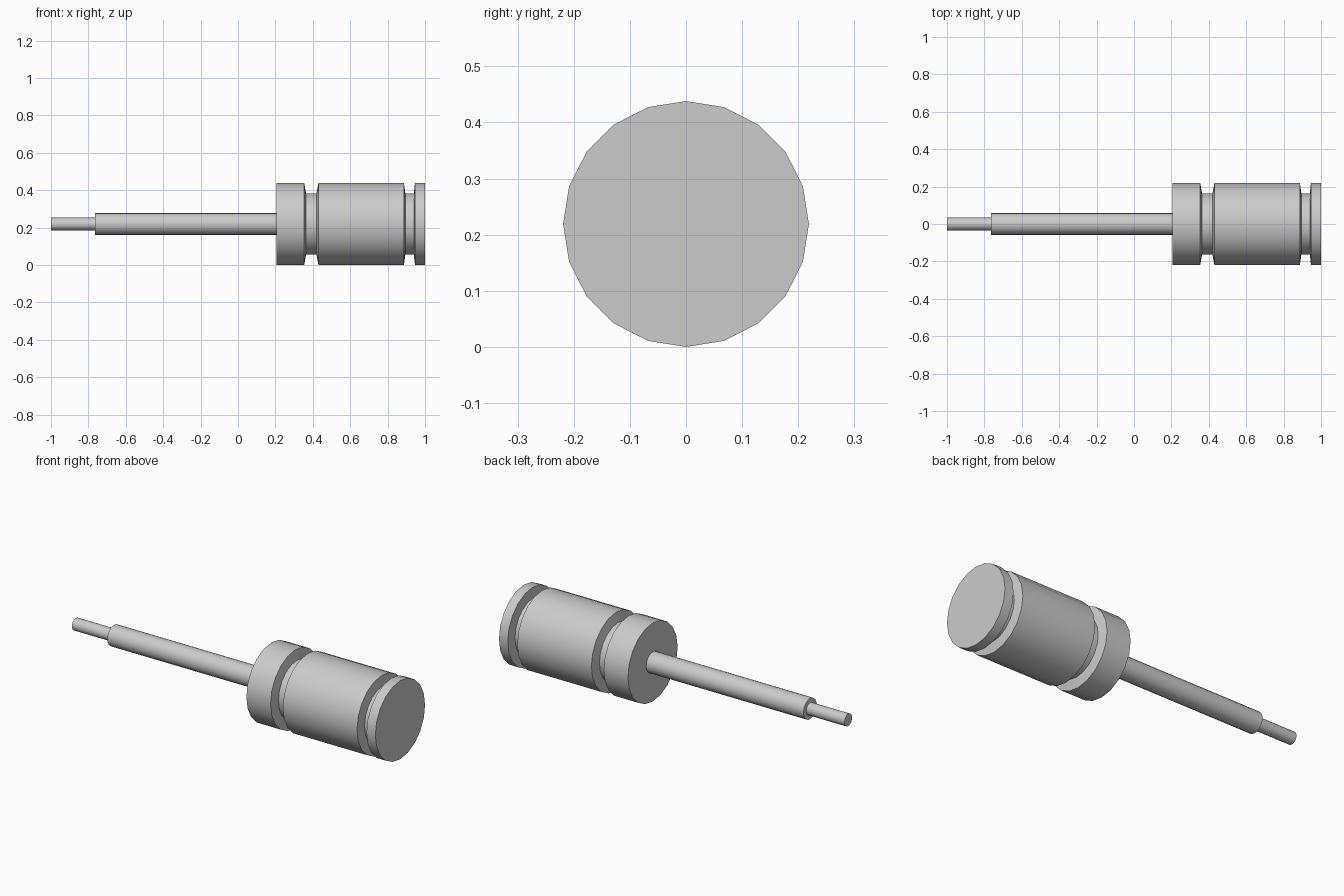
import bpy, bmesh, math

if "Cube" in bpy.data.objects:
    bpy.data.objects.remove(bpy.data.objects["Cube"])

SIDES = 20
AXIS_Z = 0.219


def lathe(name, profile):
    """Turn (x, radius) points around the long axis and cap both ends."""
    bm = bmesh.new()
    rings = []
    for x, r in profile:
        ring = []
        for i in range(SIDES):
            a = 2 * math.pi * i / SIDES
            ring.append(bm.verts.new((x, r * math.sin(a), r * math.cos(a))))
        rings.append(ring)
    for a, b in zip(rings, rings[1:]):
        for i in range(SIDES):
            j = (i + 1) % SIDES
            bm.faces.new((a[i], a[j], b[j], b[i]))
    bm.faces.new(rings[0])
    bm.faces.new(rings[-1])
    bmesh.ops.recalc_face_normals(bm, faces=bm.faces)
    mesh = bpy.data.meshes.new(name)
    bm.to_mesh(mesh)
    bm.free()
    obj = bpy.data.objects.new(name, mesh)
    obj.location.z = AXIS_Z
    bpy.context.collection.objects.link(obj)
    bpy.ops.object.select_all(action='DESELECT')
    obj.select_set(True)
    bpy.context.view_layer.objects.active = obj
    bpy.ops.object.shade_smooth_by_angle(angle=math.radians(30))
    return obj


R, G = 0.219, 0.164  # head radius, groove radius

# Head with two tapered grooves
lathe("hammer_head", [
    (0.205, R), (0.354, R), (0.364, G), (0.419, G), (0.430, R),
    (0.887, R), (0.895, G), (0.940, G), (0.946, R), (1.0, R)])

# Stepped shaft, seated slightly into the head
lathe("shaft", [(-1.0, 0.034), (-0.765, 0.034), (-0.765, 0.058), (0.21, 0.058)])
